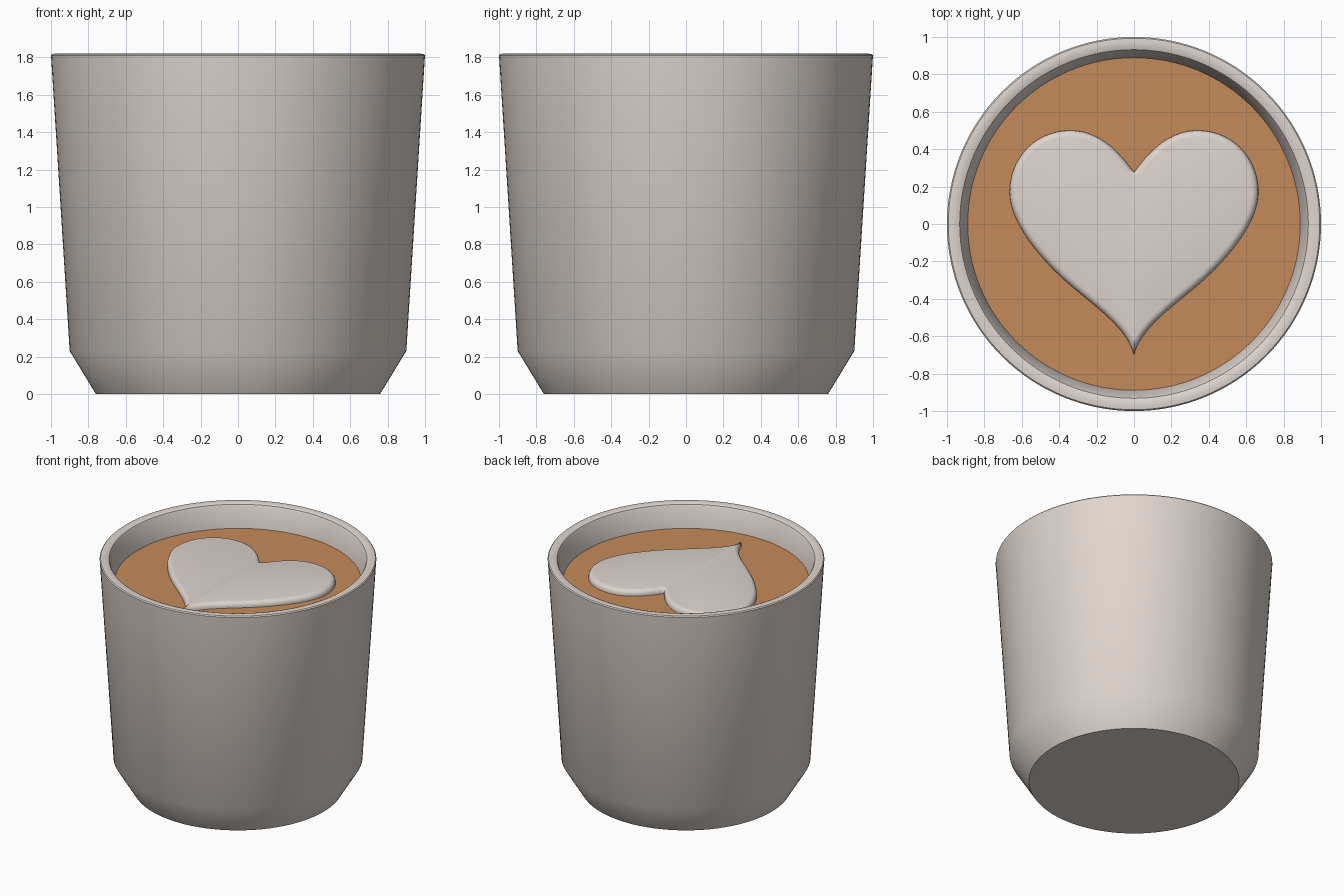
import bpy, bmesh, math
from mathutils import Vector
from mathutils.geometry import interpolate_bezier

if "Cube" in bpy.data.objects:
    bpy.data.objects.remove(bpy.data.objects["Cube"])

SEG = 128
LIQUID_Z = 1.64


def material(name, rgb):
    m = bpy.data.materials.new(name)
    m.diffuse_color = (*rgb, 1)
    m.use_nodes = True
    m.node_tree.nodes["Principled BSDF"].inputs["Base Color"].default_value = m.diffuse_color
    return m


ceramic = material("warm white ceramic", (0.74, 0.67, 0.62))
coffee_brown = material("coffee brown", (0.56, 0.26, 0.098))
foam = material("milk foam", (0.72, 0.66, 0.62))


def finish(bm, name, mat, angle=35):
    bmesh.ops.remove_doubles(bm, verts=bm.verts, dist=1e-5)
    me = bpy.data.meshes.new(name)
    bm.to_mesh(me)
    bm.free()
    ob = bpy.data.objects.new(name, me)
    bpy.context.collection.objects.link(ob)
    me.materials.append(mat)
    bpy.ops.object.select_all(action='DESELECT')
    ob.select_set(True)
    bpy.context.view_layer.objects.active = ob
    bpy.ops.object.shade_smooth_by_angle(angle=math.radians(angle))
    return ob


def lathe(name, profile, mat):
    bm = bmesh.new()
    verts = [bm.verts.new((r, 0, z)) for r, z in profile]
    edges = [bm.edges.new(p) for p in zip(verts, verts[1:])]
    bmesh.ops.spin(bm, geom=verts + edges, cent=(0, 0, 0), axis=(0, 0, 1),
                   angle=2 * math.pi, steps=SEG)
    bmesh.ops.remove_doubles(bm, verts=bm.verts, dist=1e-5)
    bmesh.ops.recalc_face_normals(bm, faces=bm.faces)
    return finish(bm, name, mat)


# Cup: tapered wall, chamfered foot, softly rounded rim, hollow inside
lathe("cup", [(0, 0), (0.76, 0), (0.90, 0.23), (0.999, 1.80), (1.0, 1.81),
              (0.993, 1.818), (0.975, 1.82), (0.95, 1.819), (0.932, 1.812),
              (0.925, 1.80), (0.885, 1.62), (0.82, 0.26), (0.70, 0.10), (0, 0.10)],
      ceramic)

# Coffee surface
bm = bmesh.new()
bmesh.ops.create_circle(bm, cap_ends=True, segments=SEG, radius=0.889)
for v in bm.verts:
    v.co.z = LIQUID_Z
bm.normal_update()
for f in bm.faces:
    if f.normal.z < 0:
        f.normal_flip()
finish(bm, "coffee", coffee_brown)

# Foam heart: right half outline as bezier spans, cleft to tip
spans = [((0, 0.275), (0.08, 0.39), (0.19, 0.50), (0.34, 0.50)),
         ((0.34, 0.50), (0.53, 0.50), (0.665, 0.35), (0.665, 0.17)),
         ((0.665, 0.17), (0.665, -0.02), (0.44, -0.24), (0.36, -0.31)),
         ((0.36, -0.31), (0.20, -0.45), (0.04, -0.55), (0, -0.70))]
outline = []
for s in spans:
    pts = interpolate_bezier(*[Vector((*p, 0)) for p in s], 20)
    outline += pts if not outline else pts[1:]

# Rounded edge: rings moved inward as they rise
bm = bmesh.new()
rings = []
R = 0.035
levels = [(0, -0.01), (0, 0.01)]
levels += [(R * (1 - math.cos(a)), 0.01 + R * math.sin(a))
           for a in (math.pi / 8 * i for i in range(1, 5))]
last = len(outline) - 1
for inset, height in levels:
    ring = []
    for i, p in enumerate(outline):
        t = (outline[min(i + 1, last)] - outline[max(i - 1, 0)]).normalized()
        q = p + Vector((t.y, -t.x, 0)) * inset
        q.x = 0 if i in (0, last) else max(q.x, 0)
        q.z = LIQUID_Z + height
        ring.append(bm.verts.new(q))
    rings.append(ring)
for a, b in zip(rings, rings[1:]):
    for i in range(last):
        bm.faces.new((a[i + 1], a[i], b[i], b[i + 1]))
bm.faces.new(list(reversed(rings[-1])))
heart = finish(bm, "foam_heart", foam)
mir = heart.modifiers.new("mirror", 'MIRROR')
mir.use_axis = (True, False, False)
mir.merge_threshold = 0.0005
